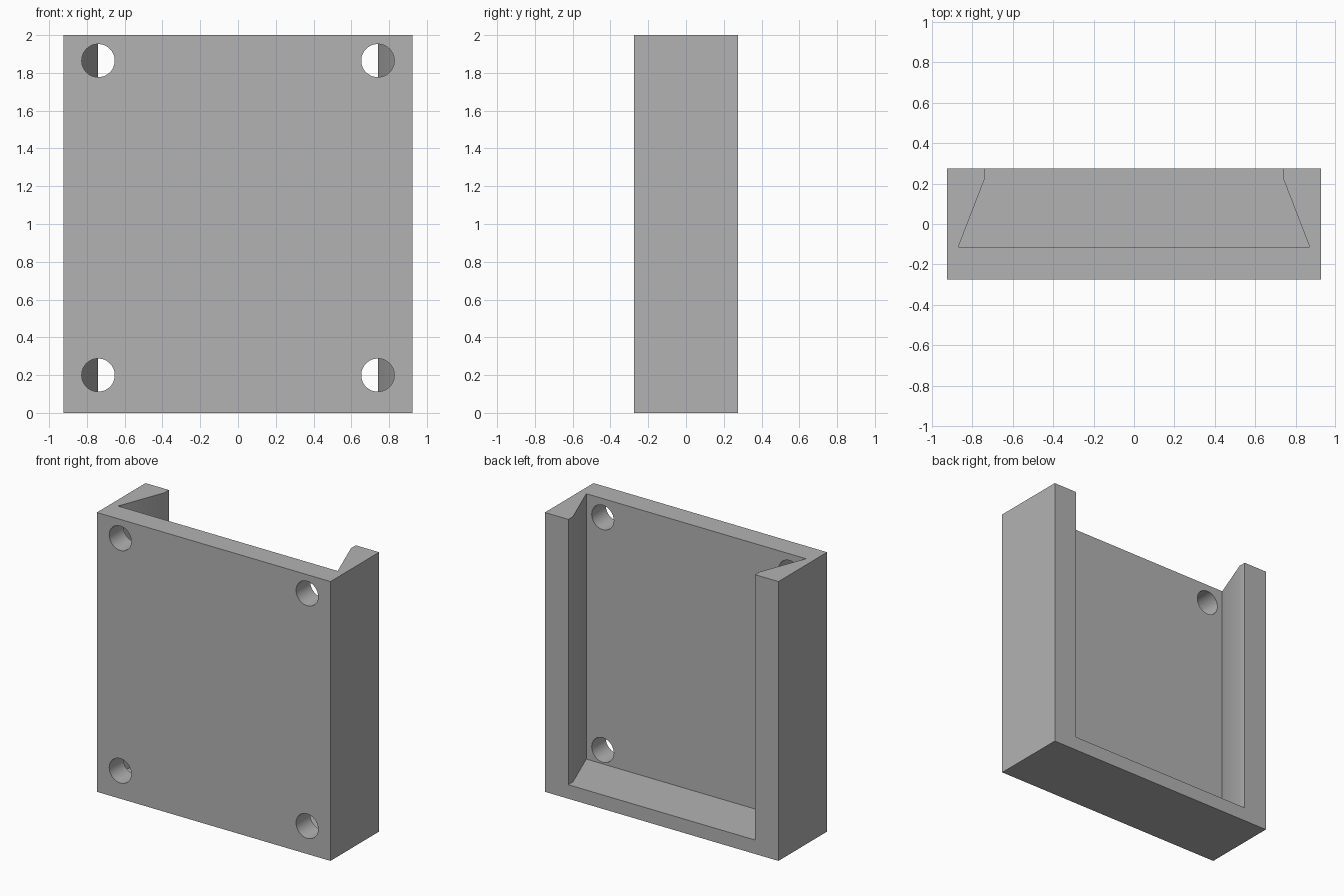
import bpy, bmesh, math
from mathutils import Matrix

cube = bpy.data.objects.get("Cube")
if cube:
    bpy.data.objects.remove(cube, do_unlink=True)

HALF_W, HALF_D, HEIGHT = 0.925, 0.275, 2.0
SLOT_FRONT, FLOOR = -0.115, 0.10
HOLE_X, HOLE_Z, HOLE_R = 0.74, (0.2, 1.865), 0.0875

grey = bpy.data.materials.new("plain grey")
grey.use_nodes = True
colour = (0.45, 0.45, 0.45, 1)
grey.diffuse_color = colour
grey.node_tree.nodes["Principled BSDF"].inputs["Base Color"].default_value = colour


def add_object(name, bm):
    bmesh.ops.recalc_face_normals(bm, faces=bm.faces)
    mesh = bpy.data.meshes.new(name)
    bm.to_mesh(mesh)
    bm.free()
    mesh.materials.append(grey)
    obj = bpy.data.objects.new(name, mesh)
    bpy.context.scene.collection.objects.link(obj)
    return obj


def prism(name, outline, bottom, top):
    """Extrude an xy outline upwards."""
    bm = bmesh.new()
    face = bm.faces.new([bm.verts.new((x, y, bottom)) for x, y in outline])
    side = bmesh.ops.extrude_face_region(bm, geom=[face])
    verts = [v for v in side["geom"] if isinstance(v, bmesh.types.BMVert)]
    bmesh.ops.translate(bm, verts=verts, vec=(0, 0, top - bottom))
    return add_object(name, bm)


def mirrored(half):
    """Complete a right-hand outline with its mirror image."""
    return half + [(-x, y) for x, y in reversed(half)]


def cut(target, cutter):
    cutter.hide_render = True
    mod = target.modifiers.new("cut", "BOOLEAN")
    mod.operation = "DIFFERENCE"
    mod.solver = "EXACT"
    mod.object = cutter
    bpy.context.view_layer.objects.active = target
    bpy.ops.object.modifier_apply(modifier=mod.name)
    bpy.data.objects.remove(cutter, do_unlink=True)


# Solid block
bracket = prism("dovetail_bracket",
                mirrored([(HALF_W, -HALF_D), (HALF_W, HALF_D)]), 0, HEIGHT)

# Dovetail slot, open at the top and back
slot = mirrored([(0.87, SLOT_FRONT), (0.74, 0.222), (0.74, HALF_D + 0.1)])
cut(bracket, prism("slot_cutter", slot, FLOOR, HEIGHT + 0.1))

# Four screw holes through the front plate
bm = bmesh.new()
for x in (-HOLE_X, HOLE_X):
    for z in HOLE_Z:
        place = Matrix.Translation((x, -0.225, z)) @ Matrix.Rotation(math.pi / 2, 4, "X")
        bmesh.ops.create_cone(bm, cap_ends=True, segments=48, radius1=HOLE_R,
                              radius2=HOLE_R, depth=0.25, matrix=place)
cut(bracket, add_object("hole_cutter", bm))

# Smooth holes and slot lips, crisp edges elsewhere
bpy.ops.object.select_all(action="DESELECT")
bracket.select_set(True)
bpy.context.view_layer.objects.active = bracket
bpy.ops.object.shade_smooth_by_angle(angle=math.radians(30))
